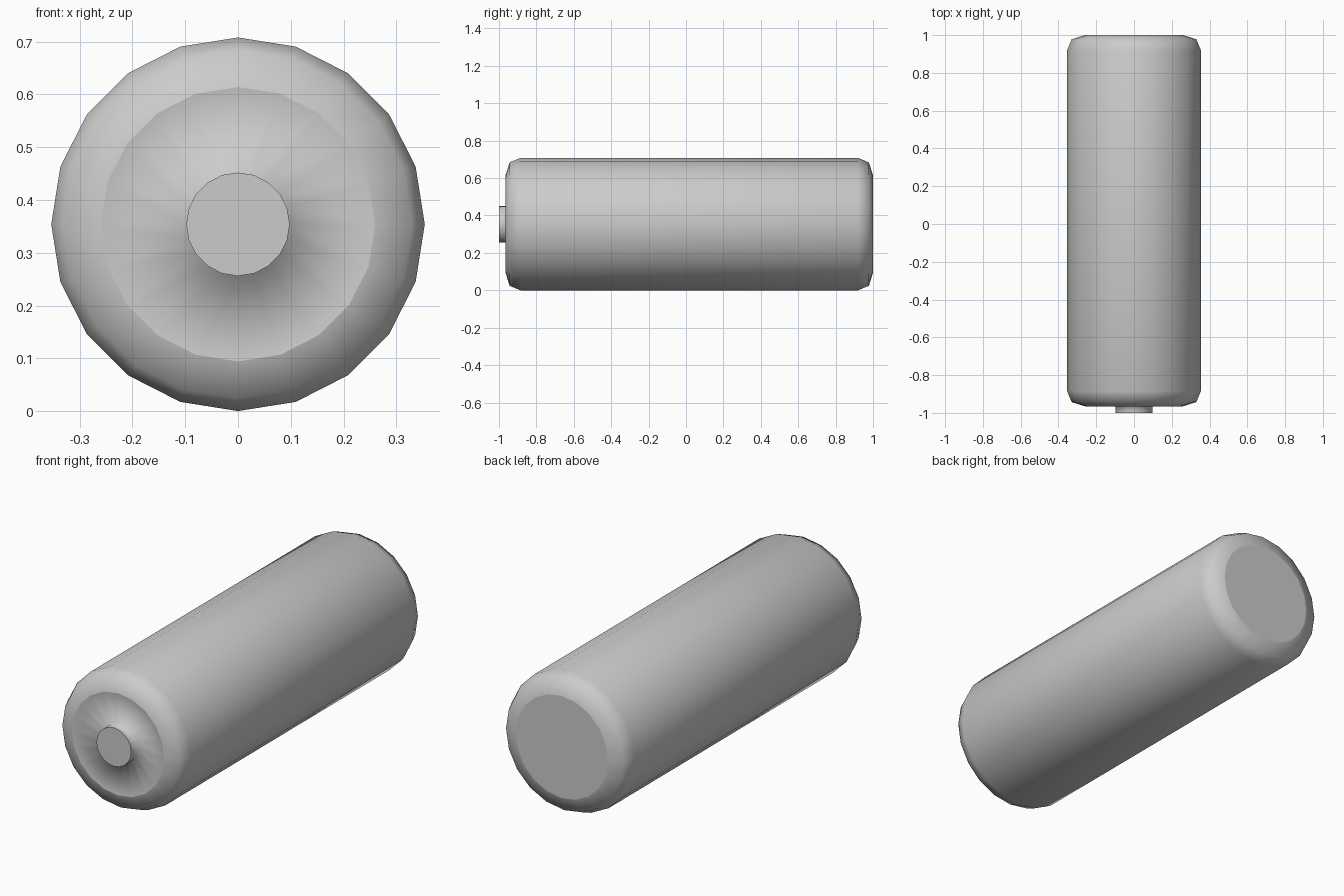
import bpy
import bmesh
from math import sin, cos, tau

SIDES = 20
RADIUS = 0.354

cube = bpy.data.objects.get("Cube")
if cube:
    bpy.data.objects.remove(cube)

grey = bpy.data.materials.new("plain grey")
grey.use_nodes = True
colour = (0.6, 0.6, 0.6, 1)
grey.diffuse_color = colour
grey.node_tree.nodes["Principled BSDF"].inputs["Base Color"].default_value = colour


def lathe(name, profile, cap=False):
    """Turn (radius, y) points, ordered front to back, around the long axis."""
    bm = bmesh.new()
    rings = []
    for r, y in profile:
        rings.append([bm.verts.new((r * sin(tau * i / SIDES), y,
                                    RADIUS + r * cos(tau * i / SIDES)))
                      for i in range(SIDES)])
    for a, b in zip(rings, rings[1:]):
        for i in range(SIDES):
            j = (i + 1) % SIDES
            bm.faces.new((a[i], a[j], b[j], b[i])).smooth = True
    if cap:
        # flat disc with a crisp rim
        disc = bm.faces.new(rings[0])
        for edge in disc.edges:
            edge.smooth = False
    bm.normal_update()
    # the walls must face away from the axis, the discs along it
    mesh = bpy.data.meshes.new(name)
    if cap:
        outward = -1 if profile[0][1] < 0 else 1
        if disc.normal.y * outward < 0:
            disc.normal_flip()
    for face in bm.faces:
        if len(face.verts) == 4:
            centre = face.calc_center_median()
            radial = face.normal.x * centre.x + face.normal.z * (centre.z - RADIUS)
            dished = name == "front_terminal" and abs(face.normal.y) > 0.5
            if (face.normal.y > 0) if dished else (radial < 0):
                face.normal_flip()
    bm.to_mesh(mesh)
    bm.free()
    mesh.materials.append(grey)
    obj = bpy.data.objects.new(name, mesh)
    bpy.context.collection.objects.link(obj)
    return obj


# Cylindrical body with rounded shoulders at both ends
lathe("casing", [(0.26, -0.965), (0.33, -0.943), (RADIUS, -0.885),
                 (RADIUS, 0.92), (0.33, 0.978), (0.26, 1.0)])

# Shallow dished front end with a raised round contact
lathe("front_terminal", [(0.098, -1.0), (0.098, -0.945), (0.26, -0.965)], cap=True)

# Flat disc closing the back
lathe("back_cap", [(0.26, 1.0)], cap=True)
